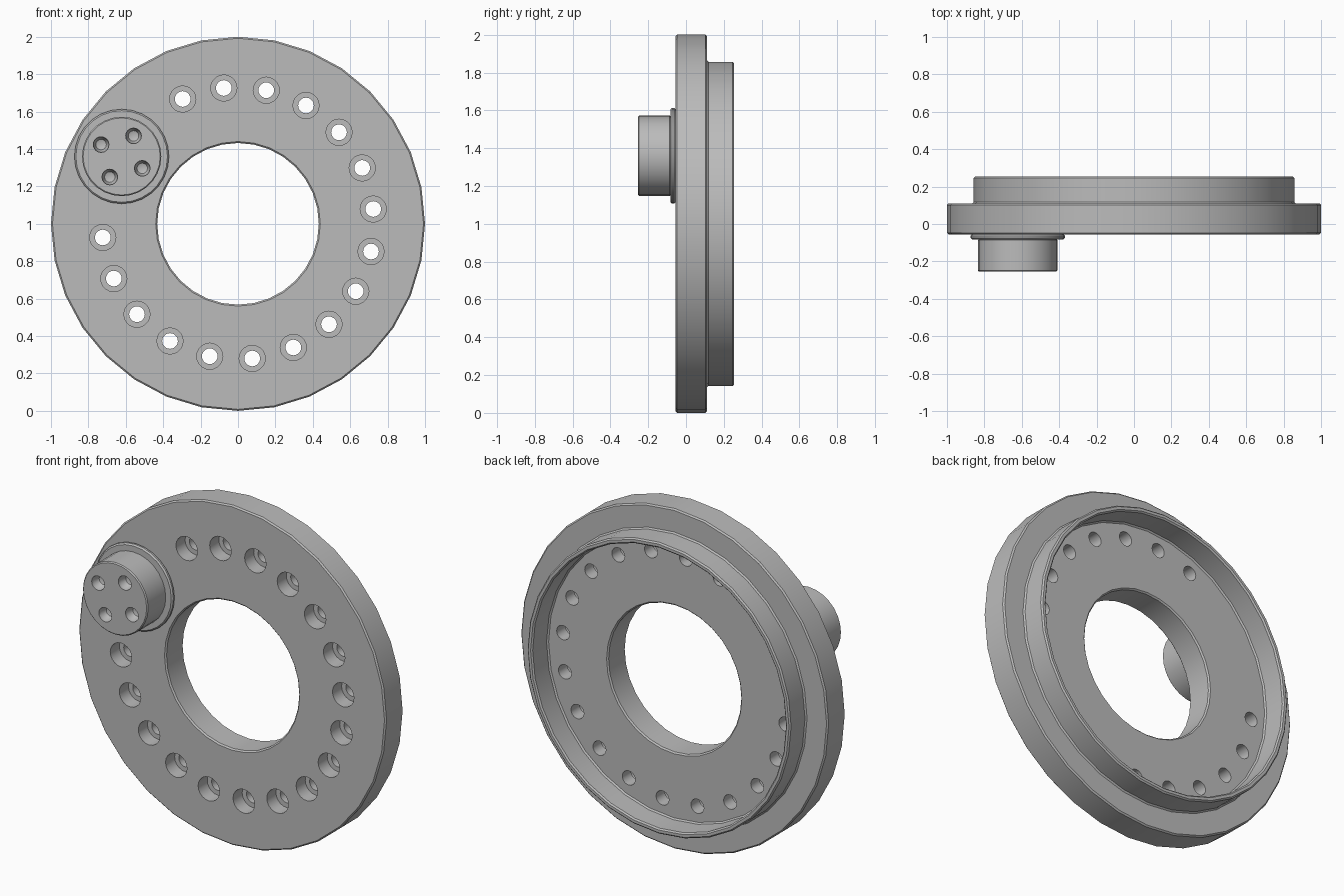
import bpy, bmesh, math
from mathutils import Vector

cube = bpy.data.objects.get("Cube")
if cube:
    bpy.data.objects.remove(cube, do_unlink=True)

grey = bpy.data.materials.new("machined_grey")
grey.use_nodes = True
COLOUR = (0.5, 0.5, 0.5, 1)
grey.diffuse_color = COLOUR
grey.node_tree.nodes["Principled BSDF"].inputs["Base Color"].default_value = COLOUR


def lathe(bm, profile, x, z, sides):
    """Spin a closed (radius, y) profile about an axis along y at (x, z)."""
    verts = [bm.verts.new((x + r, y, z)) for r, y in profile]
    edges = [bm.edges.new((verts[i - 1], verts[i])) for i in range(len(verts))]
    bmesh.ops.spin(bm, geom=verts + edges, cent=Vector((x, 0, z)), axis=(0, 1, 0),
                   angle=math.tau, steps=sides, use_merge=True)


def make(name, turned, sides):
    """Make an object from a list of (profile, x, z)."""
    bm = bmesh.new()
    for profile, x, z in turned:
        lathe(bm, profile, x, z, sides)
    bmesh.ops.remove_doubles(bm, verts=bm.verts, dist=1e-4)
    bmesh.ops.dissolve_degenerate(bm, edges=bm.edges, dist=1e-5)
    loose = [e for e in bm.edges if not e.link_faces]
    bmesh.ops.delete(bm, geom=loose, context='EDGES')
    bmesh.ops.recalc_face_normals(bm, faces=bm.faces)
    mesh = bpy.data.meshes.new(name)
    bm.to_mesh(mesh)
    bm.free()
    mesh.materials.append(grey)
    obj = bpy.data.objects.new(name, mesh)
    bpy.context.collection.objects.link(obj)
    return obj


def finish(obj, cutter=None, bevel=0.008):
    """Chamfer the edges, cut the holes and shade."""
    bpy.context.view_layer.objects.active = obj
    obj.select_set(True)
    mod = obj.modifiers.new("chamfer", 'BEVEL')
    mod.width, mod.segments, mod.angle_limit = bevel, 1, math.radians(50)
    bpy.ops.object.modifier_apply(modifier=mod.name)
    if cutter:
        mod = obj.modifiers.new("holes", 'BOOLEAN')
        mod.object, mod.operation, mod.solver = cutter, 'DIFFERENCE', 'EXACT'
        bpy.ops.object.modifier_apply(modifier=mod.name)
        bpy.data.objects.remove(cutter, do_unlink=True)
    bpy.ops.object.shade_smooth_by_angle(angle=math.radians(30))
    obj.select_set(False)


def on_circle(x, z, radius, degrees):
    a = math.radians(degrees)
    return x + radius * math.cos(a), z + radius * math.sin(a)


FRONT, BACK, RIM = -0.055, 0.11, 0.255

# Flanged ring with a raised collar at the back
ring = make("flanged_ring", [([
    (0.432, FRONT), (1, FRONT), (1, BACK), (0.857, BACK),
    (0.857, RIM), (0.825, RIM), (0.825, BACK), (0.432, BACK)], 0, 1)], 32)

# Counterbored bolt holes, left out behind the knob
bore = [(0, -0.2), (0.07, -0.2), (0.07, 0.03), (0.042, 0.03), (0.042, 0.2), (0, 0.2)]
bolt_angles = [6 + 18 * i for i in range(20) if i not in (7, 8, 9)]
bolts = [(bore, *on_circle(0, 1.003, 0.727, a)) for a in bolt_angles]
finish(ring, make("bolt_hole_cutter", bolts, 20))

# Knob base and knob with four round dimples
KX, KZ = -0.622, 1.36
base = make("knob_base", [([(0, -0.082), (0.253, -0.082), (0.253, FRONT), (0, FRONT)],
                           KX, KZ)], 28)
finish(base)
knob = make("knob", [([(0, -RIM), (0.212, -RIM), (0.212, -0.08), (0, -0.08)], KX, KZ)], 28)
dimple = [(0, -0.3), (0.042, -0.3), (0.042, -0.235), (0.028, -0.205), (0, -0.195)]
dimples = [(dimple, *on_circle(KX, KZ, 0.127, 60 + 90 * i)) for i in range(4)]
finish(knob, make("dimple_cutter", dimples, 16), bevel=0.006)
